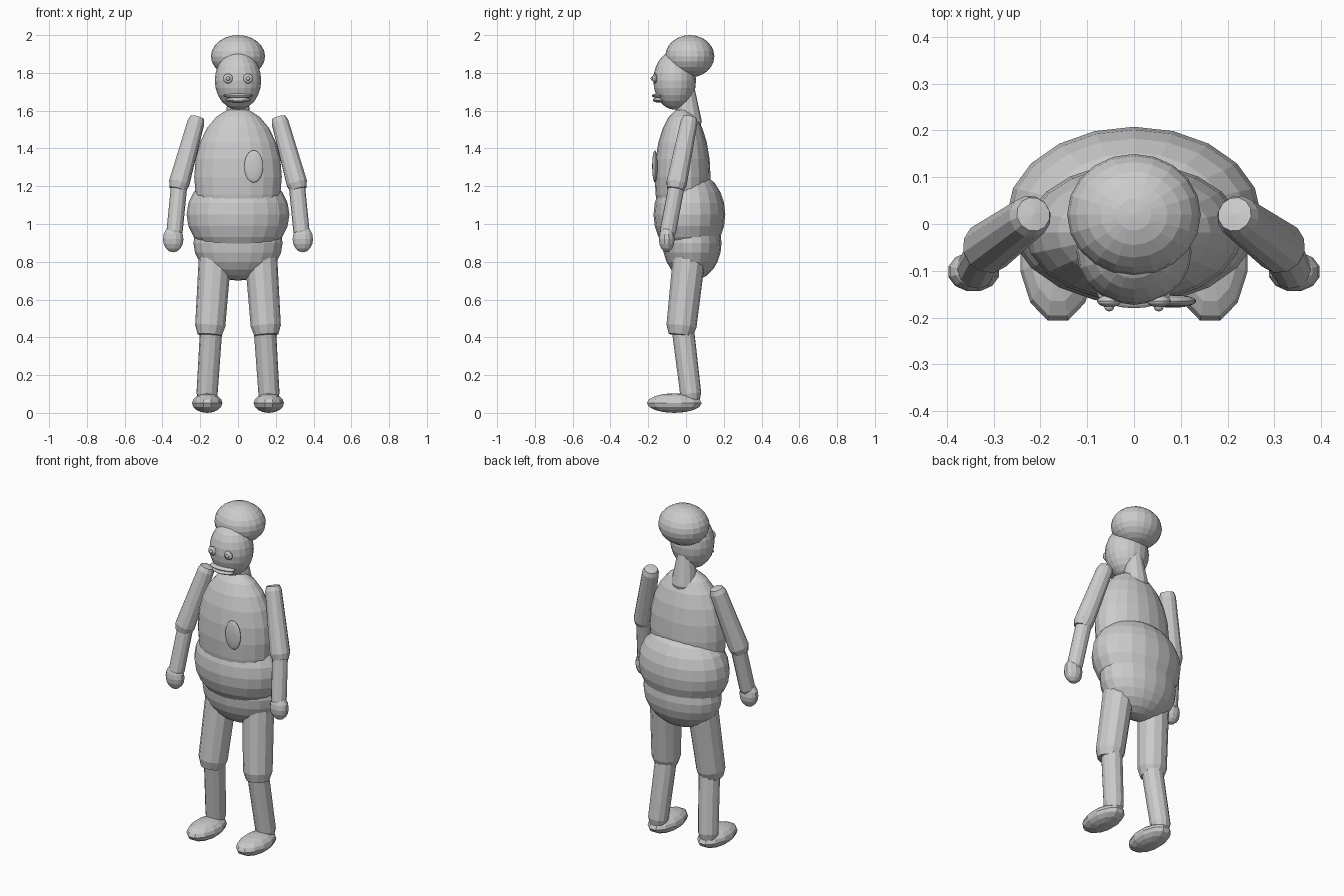
import bpy, bmesh
from math import pi, radians
from mathutils import Vector, Matrix

cube = bpy.data.objects.get("Cube")
if cube:
    bpy.data.objects.remove(cube, do_unlink=True)

GREY = (0.6, 0.6, 0.6, 1.0)
mat = bpy.data.materials.new("plain_grey")
mat.use_nodes = True
mat.diffuse_color = GREY
mat.node_tree.nodes["Principled BSDF"].inputs["Base Color"].default_value = GREY


def finish(name, bm):
    bmesh.ops.recalc_face_normals(bm, faces=bm.faces)
    mesh = bpy.data.meshes.new(name)
    bm.to_mesh(mesh)
    bm.free()
    mesh.materials.append(mat)
    obj = bpy.data.objects.new(name, mesh)
    bpy.context.collection.objects.link(obj)
    return obj


def ellipsoid(name, centre, radii, segments=20, rings=12, facing=False, turn=0):
    """Faceted ellipsoid; facing puts its poles along y."""
    bm = bmesh.new()
    bmesh.ops.create_uvsphere(bm, u_segments=segments, v_segments=rings, radius=1)
    spin = Matrix.Rotation(radians(turn), 4, 'Z')
    if facing:
        spin = Matrix.Rotation(pi / 2, 4, 'X') @ spin
    place = Matrix.Translation(centre) @ Matrix.Diagonal((*radii, 1))
    bm.transform(place @ spin)
    return finish(name, bm)


def limb(name, start, end, r1, r2, sides=12):
    """Tapered tube with short domed ends, revolved from a profile."""
    start, end = Vector(start), Vector(end)
    axis = end - start
    length = axis.length
    profile = [(0, -0.65 * r1), (0.8 * r1, -0.55 * r1), (r1, 0),
               (r2, length), (0.8 * r2, length + 0.6 * r2), (0, length + 0.7 * r2)]
    bm = bmesh.new()
    verts = [bm.verts.new((r, 0, z)) for r, z in profile]
    edges = [bm.edges.new(pair) for pair in zip(verts, verts[1:])]
    bmesh.ops.spin(bm, geom=verts + edges, cent=(0, 0, 0), axis=(0, 0, 1),
                   angle=2 * pi, steps=sides)
    bmesh.ops.remove_doubles(bm, verts=bm.verts, dist=0.0005)
    turn = Vector((0, 0, 1)).rotation_difference(axis).to_matrix().to_4x4()
    bm.transform(Matrix.Translation(start) @ turn)
    return finish(name, bm)


# Head and cap of hair
ellipsoid("head", (0, -0.06, 1.76), (0.123, 0.113, 0.155))
ellipsoid("hair", (0, 0.02, 1.888), (0.143, 0.13, 0.112))
limb("neck", (0, 0.012, 1.54), (0, 0.002, 1.71), 0.072, 0.045)

# Lips
ellipsoid("upper_lip", (0, -0.145, 1.679), (0.08, 0.035, 0.012))
ellipsoid("lower_lip", (0, -0.143, 1.657), (0.068, 0.033, 0.014))

# Body
ellipsoid("torso", (0, -0.018, 1.25), (0.232, 0.148, 0.365))
ellipsoid("belly", (0, 0.018, 1.05), (0.272, 0.19, 0.235))
ellipsoid("pelvis", (0, 0.032, 0.9), (0.236, 0.156, 0.2))
ellipsoid("chest_badge", (0.083, -0.165, 1.305), (0.05, 0.014, 0.085),
          segments=32, facing=True)

# Paired parts
for side, s in (("left", 1), ("right", -1)):
    ellipsoid(side + "_eye", (s * 0.053, -0.165, 1.77), (0.026, 0.013, 0.026),
              segments=16, rings=8, facing=True)
    ellipsoid(side + "_pupil", (s * 0.053, -0.176, 1.77), (0.011, 0.011, 0.011),
              segments=12, rings=8, facing=True)
    limb(side + "_upper_arm", (s * 0.222, 0.016, 1.54), (s * 0.312, -0.05, 1.215),
         0.046, 0.056)
    limb(side + "_forearm", (s * 0.312, -0.05, 1.2), (s * 0.336, -0.096, 0.96),
         0.043, 0.043)
    ellipsoid(side + "_hand", (s * 0.343, -0.102, 0.92), (0.056, 0.043, 0.07),
              segments=12, rings=8, turn=15)
    limb(side + "_thigh", (s * 0.122, 0.016, 0.82), (s * 0.147, -0.024, 0.46),
         0.086, 0.08)
    limb(side + "_shin", (s * 0.143, -0.015, 0.43), (s * 0.164, 0.025, 0.1),
         0.059, 0.056)
    ellipsoid(side + "_foot", (s * 0.163, -0.062, 0.052), (0.083, 0.15, 0.052),
              segments=12, rings=8, turn=15)
